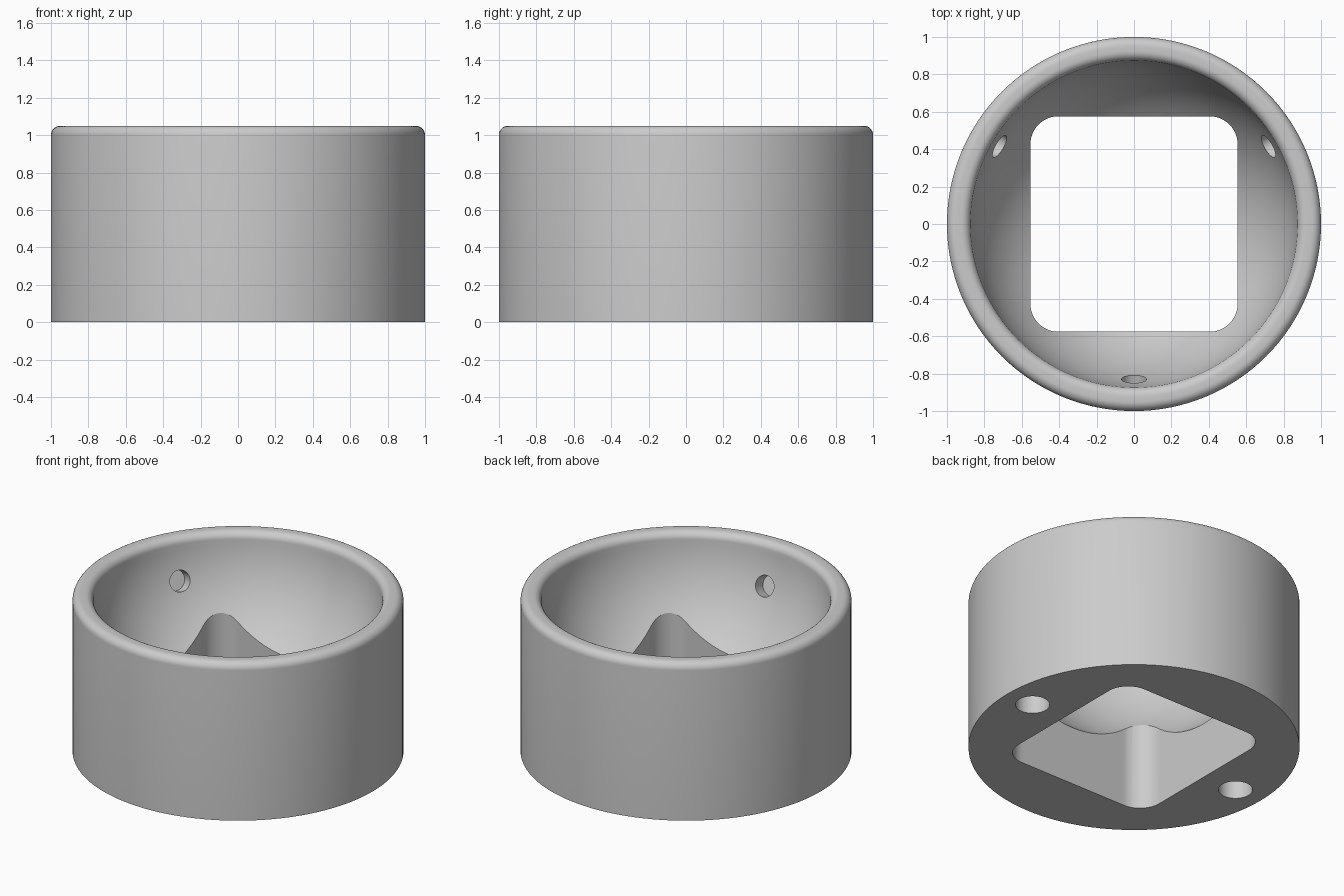
import bpy, bmesh
from math import sin, cos, pi, radians, sqrt, asin
from mathutils import Vector, Matrix

if "Cube" in bpy.data.objects:
    bpy.data.objects.remove(bpy.data.objects["Cube"], do_unlink=True)

HEIGHT, BOWL, FILLET, SEGS = 1.05, 0.875, 0.05, 128

gray = bpy.data.materials.new("light gray")
gray.use_nodes = True
color = (0.6, 0.6, 0.6, 1)
gray.diffuse_color = color
gray.node_tree.nodes["Principled BSDF"].inputs["Base Color"].default_value = color


def new_object(name, bm):
    bmesh.ops.recalc_face_normals(bm, faces=bm.faces)
    mesh = bpy.data.meshes.new(name)
    bm.to_mesh(mesh)
    bm.free()
    mesh.materials.append(gray)
    obj = bpy.data.objects.new(name, mesh)
    bpy.context.collection.objects.link(obj)
    return obj


def arc(cx, cz, r, start, end, steps):
    angles = [radians(start + (end - start) * i / steps) for i in range(steps + 1)]
    return [(cx + r * cos(a), cz + r * sin(a)) for a in angles]


def lathe(name, profile):
    # Profile starts and ends on the axis
    bm = bmesh.new()
    rings = []
    for r, z in profile:
        if r < 1e-5:
            rings.append([bm.verts.new((0, 0, z))])
        else:
            rings.append([bm.verts.new((r * cos(2 * pi * i / SEGS), r * sin(2 * pi * i / SEGS), z))
                          for i in range(SEGS)])
    for a, b in zip(rings, rings[1:]):
        for i in range(SEGS):
            j = (i + 1) % SEGS
            quad = [a[i % len(a)], a[j % len(a)], b[j % len(b)], b[i % len(b)]]
            bm.faces.new(list(dict.fromkeys(quad)))
    return new_object(name, bm)


def cylinder(name, radius, depth, matrix):
    bm = bmesh.new()
    bmesh.ops.create_cone(bm, cap_ends=True, segments=48, radius1=radius, radius2=radius,
                          depth=depth, matrix=matrix)
    return new_object(name, bm)


def rounded_prism(name, hx, hy, r, z0, z1):
    outline = []
    for sx, sy, start in ((1, 1, 0), (-1, 1, 90), (-1, -1, 180), (1, -1, 270)):
        outline += arc(sx * (hx - r), sy * (hy - r), r, start, start + 90, 12)
    bm = bmesh.new()
    face = bm.faces.new([bm.verts.new((x, y, z0)) for x, y in outline])
    top = bmesh.ops.extrude_face_region(bm, geom=[face])["geom"]
    bmesh.ops.translate(bm, vec=(0, 0, z1 - z0),
                        verts=[v for v in top if isinstance(v, bmesh.types.BMVert)])
    return new_object(name, bm)


# Round body with a spherical bowl and softened rim
inner_z = HEIGHT - FILLET
inner_r = sqrt(BOWL ** 2 - FILLET ** 2)
tilt = asin(FILLET / BOWL) * 180 / pi
profile = [(0, 0), (1, 0)]
profile += arc(1 - FILLET, inner_z, FILLET, 0, 90, 8)
profile += arc(inner_r + FILLET, inner_z, FILLET, 90, 180, 8)
profile += arc(0, HEIGHT, BOWL, -tilt, -90, 40)[1:-1] + [(0, HEIGHT - BOWL)]
body = lathe("round_housing", profile)

# Square window, three bearing sockets and two screw holes
cutters = [rounded_prism("window_cutter", 0.554, 0.576, 0.15, -0.2, 1)]
for i, angle in enumerate((30, 150, 270)):
    a, drop = radians(angle), radians(18)
    out = Vector((cos(a) * cos(drop), sin(a) * cos(drop), -sin(drop)))
    matrix = (Matrix.Translation(Vector((0, 0, HEIGHT)) + out * (BOWL - 0.02))
              @ out.to_track_quat("Z", "Y").to_matrix().to_4x4())
    cutters.append(cylinder(f"socket_cutter_{i}", 0.067, 0.2, matrix))
for side in (-1, 1):
    cutters.append(cylinder(f"screw_cutter_{side}", 0.103, 0.6, Matrix.Translation((0.8 * side, 0, 0))))

bpy.context.view_layer.objects.active = body
for cutter in cutters:
    cutter.hide_render = True
    mod = body.modifiers.new("cut", "BOOLEAN")
    mod.operation, mod.solver, mod.object = "DIFFERENCE", "EXACT", cutter
    bpy.ops.object.modifier_apply(modifier=mod.name)
    bpy.data.objects.remove(cutter, do_unlink=True)

# Smooth curved faces, crisp cut edges
bpy.ops.object.select_all(action="DESELECT")
body.select_set(True)
bpy.ops.object.shade_smooth_by_angle(angle=radians(30))
